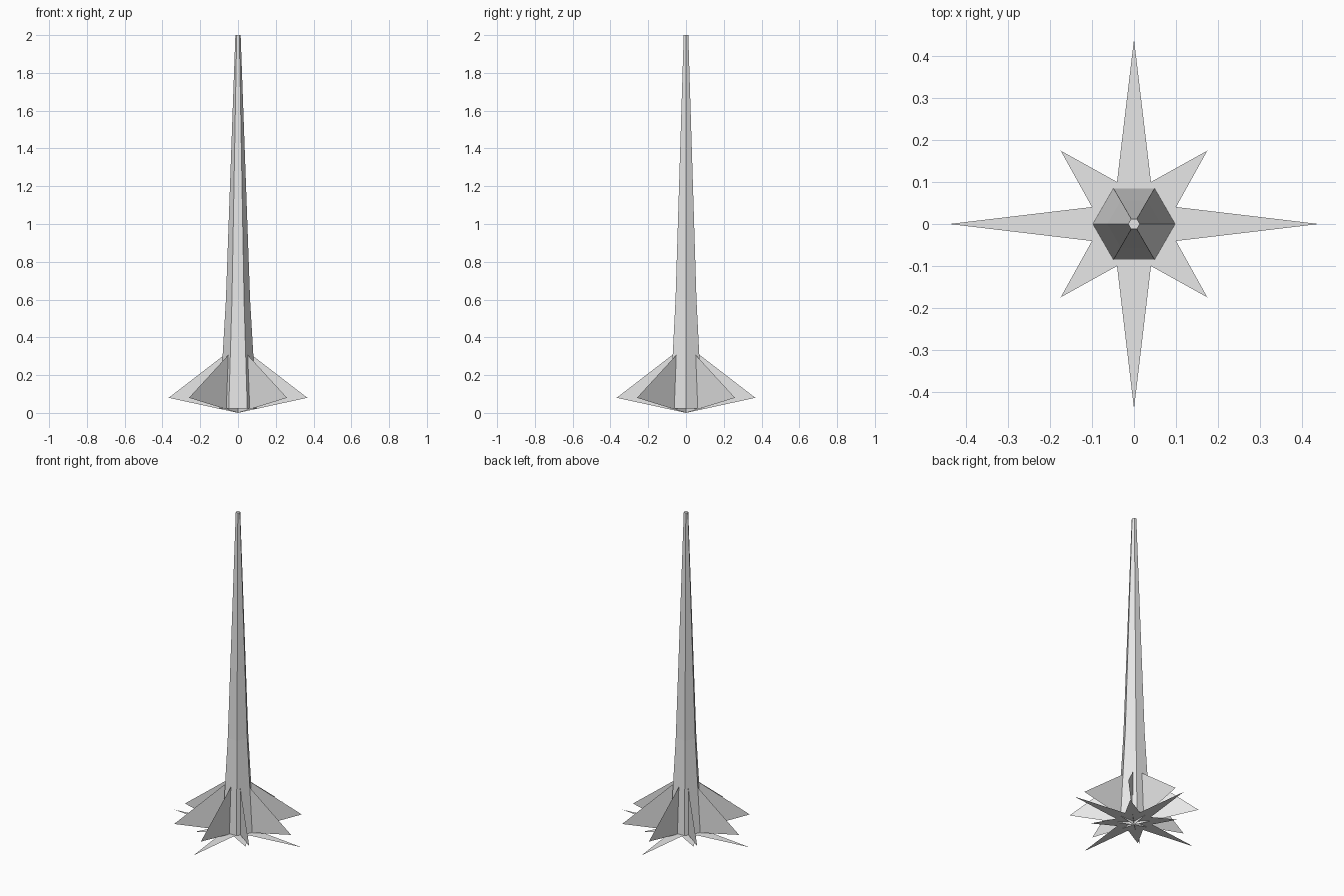
import bpy
from math import cos, sin, pi, radians
from mathutils import Matrix

cube = bpy.data.objects.get("Cube")
if cube:
    bpy.data.objects.remove(cube, do_unlink=True)

# One pale grey for everything
grey = bpy.data.materials.new("pale grey")
grey.use_nodes = True
tone = (0.8, 0.8, 0.8, 1.0)
grey.diffuse_color = tone
grey.node_tree.nodes["Principled BSDF"].inputs["Base Color"].default_value = tone


def add_part(name, verts, faces):
    mesh = bpy.data.meshes.new(name)
    mesh.from_pydata(verts, [], faces)
    mesh.materials.append(grey)
    obj = bpy.data.objects.new(name, mesh)
    bpy.context.collection.objects.link(obj)
    return obj


BASE = 0.022

# Tapering six-sided shaft, lofted through (radius, height) rings
rings = [(0.098, BASE), (0.064, 0.6), (0.039, 1.3), (0.014, 2.0)]
sides = 6
verts = [(r * cos(2 * pi * i / sides), r * sin(2 * pi * i / sides), z)
         for r, z in rings for i in range(sides)]
faces = [(k * sides + i, k * sides + (i + 1) % sides,
          (k + 1) * sides + (i + 1) % sides, (k + 1) * sides + i)
         for k in range(len(rings) - 1) for i in range(sides)]
faces.append(tuple(reversed(range(sides))))
faces.append(tuple(range((len(rings) - 1) * sides, len(rings) * sides)))
add_part("shaft", verts, faces)

# Eight thin upright fins, all meeting at the lowest point
fin = [(0, 0, 0), (0.367, 0, 0.08), (0.05, 0, 0.324), (0, 0, 0.324)]
for i in range(8):
    obj = add_part(f"fin_{i + 1}", fin, [(0, 1, 2, 3)])
    obj.data.transform(Matrix.Rotation(radians(45 * i), 4, "Z"))

# Flat eight-pointed star at the foot: long and short points alternate
star = [(0, 0, BASE)]
for i in range(8):
    angle = radians(45 * i)
    reach = 0.44 if i % 2 == 0 else 0.247
    star.append((reach * cos(angle), reach * sin(angle), BASE))
    notch = angle + (radians(22) if i % 2 == 0 else radians(23))
    star.append((0.108 * cos(notch), 0.108 * sin(notch), BASE))
add_part("foot_star", star,
         [(0, 1 + i, 1 + (i + 1) % 16) for i in range(16)])
